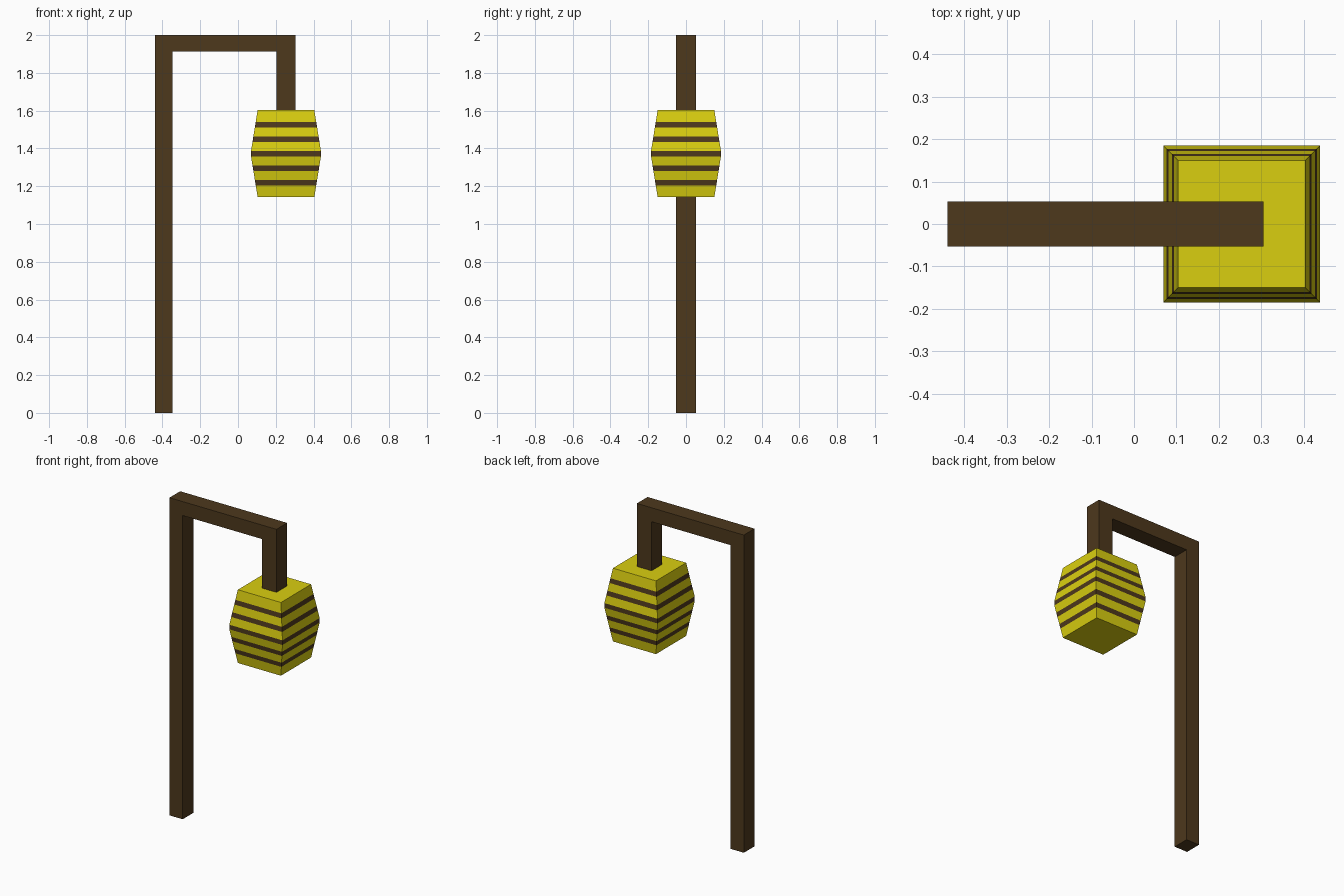
import bpy, bmesh

if "Cube" in bpy.data.objects:
    bpy.data.objects.remove(bpy.data.objects["Cube"])


def material(name, rgb):
    m = bpy.data.materials.new(name)
    m.diffuse_color = (*rgb, 1)
    m.use_nodes = True
    m.node_tree.nodes["Principled BSDF"].inputs["Base Color"].default_value = m.diffuse_color
    return m


def make_object(name, bm, mats):
    bmesh.ops.recalc_face_normals(bm, faces=bm.faces)
    me = bpy.data.meshes.new(name)
    bm.to_mesh(me)
    bm.free()
    for m in mats:
        me.materials.append(m)
    ob = bpy.data.objects.new(name, me)
    bpy.context.collection.objects.link(ob)
    return ob


wood = material("dark_wood", (0.075, 0.04, 0.012))
yellow = material("yellow", (0.70, 0.62, 0.005))

# Hooked post: one side profile (x, z) extruded through its depth
HALF_DEPTH = 0.053
profile = [(-0.44, 0), (-0.348, 0), (-0.348, 1.912), (0.203, 1.912),
           (0.203, 1.603), (0.305, 1.603), (0.305, 2), (-0.44, 2)]
bm = bmesh.new()
face = bm.faces.new([bm.verts.new((x, -HALF_DEPTH, z)) for x, z in profile])
ext = bmesh.ops.extrude_face_region(bm, geom=[face])
bmesh.ops.translate(bm, vec=(0, 2 * HALF_DEPTH, 0),
                    verts=[g for g in ext["geom"] if isinstance(g, bmesh.types.BMVert)])
make_object("hooked_post", bm, [wood])

# Striped lantern: square rings, widest at the middle stripe
CX, BOTTOM, TOP = 0.254, 1.142, 1.603
END_HALF, MID_HALF = 0.150, 0.185
PITCH, STRIPE = 0.077, 0.029
mid = (BOTTOM + TOP) / 2
levels = [BOTTOM]
for i in range(-2, 3):
    levels += [mid + i * PITCH - STRIPE / 2, mid + i * PITCH + STRIPE / 2]
levels.append(TOP)

bm = bmesh.new()
rings = []
for z in levels:
    t = (abs(z - mid) - STRIPE / 2) / ((TOP - BOTTOM) / 2 - STRIPE / 2)
    h = MID_HALF + (END_HALF - MID_HALF) * t
    rings.append([bm.verts.new((CX + sx * h, sy * h, z))
                  for sx, sy in ((-1, -1), (1, -1), (1, 1), (-1, 1))])
for k, (lo, hi) in enumerate(zip(rings, rings[1:])):
    for j in range(4):
        n = (j + 1) % 4
        f = bm.faces.new((lo[j], lo[n], hi[n], hi[j]))
        f.material_index = k % 2  # every second band is a dark stripe
bm.faces.new(rings[0])
bm.faces.new(rings[-1])
make_object("striped_lantern", bm, [yellow, wood])
